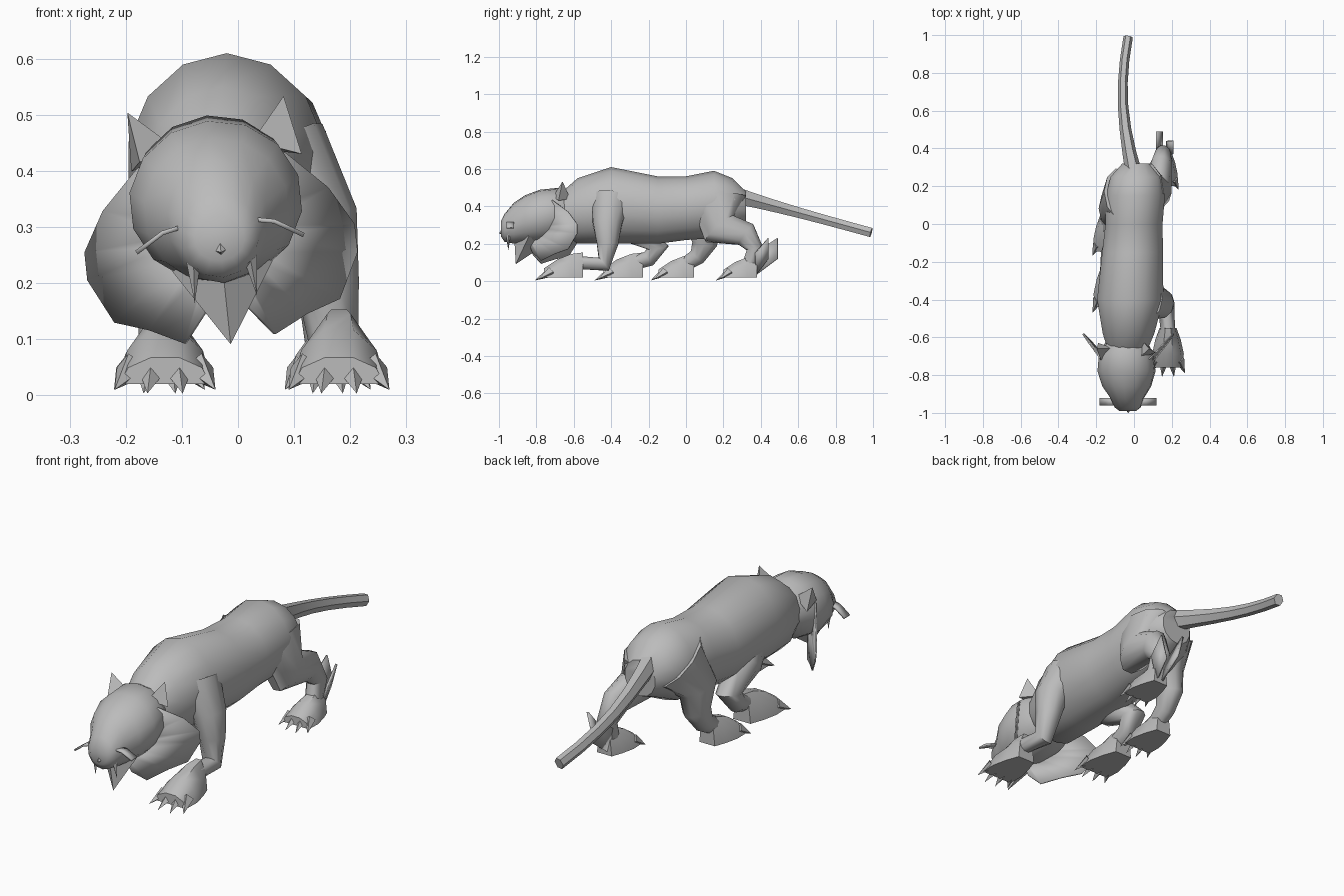
import bpy, bmesh, math
from mathutils import Vector, Matrix

cube = bpy.data.objects.get("Cube")
if cube:
    bpy.data.objects.remove(cube, do_unlink=True)

grey = (0.5, 0.5, 0.5, 1)
fur = bpy.data.materials.new("grey_fur")
fur.use_nodes = True
fur.diffuse_color = grey
fur.node_tree.nodes["Principled BSDF"].inputs["Base Color"].default_value = grey
parts = []

# The head is built around x = 0, then rolled a little and moved to one side
pivot = Vector((0, 0, 0.3))
head_pose = (Matrix.Translation(pivot + Vector((-0.035, 0, 0)))
             @ Matrix.Rotation(math.radians(-6), 4, 'Y')
             @ Matrix.Translation(-pivot))


def make(name, verts, faces, pose=None, thickness=None):
    """Create one mesh part; open plates are given a thickness."""
    bm = bmesh.new()
    corners = [bm.verts.new(v) for v in verts]
    for face in faces:
        bm.faces.new([corners[i] for i in face])
    if pose:
        bm.transform(pose)
    bmesh.ops.recalc_face_normals(bm, faces=bm.faces[:])
    mesh = bpy.data.meshes.new(name)
    bm.to_mesh(mesh)
    bm.free()
    part = bpy.data.objects.new(name, mesh)
    bpy.context.collection.objects.link(part)
    mesh.materials.append(fur)
    if thickness:
        solid = part.modifiers.new("thickness", 'SOLIDIFY')
        solid.thickness = thickness
        solid.offset = 0
    parts.append(part)


def skin(name, rings, pose=None):
    """Join equal rings of points and cap both ends."""
    n = len(rings[0])
    points = [p for ring in rings for p in ring]
    faces = [range(n), range(len(points) - n, len(points))]
    for start in range(0, len(points) - n, n):
        for i in range(n):
            a, b = start + i, start + (i + 1) % n
            faces.append((a, b, b + n, a + n))
    make(name, points, faces, pose)


def trunk(name, sections, drift=0, pose=None, sides=14):
    """Upright oval sections, each given as y, top, bottom, half width."""
    rings = []
    for y, top, bottom, half in sections:
        ring = []
        for k in range(sides):
            a = math.tau * k / sides
            ring.append((drift * y + half * math.sin(a), y,
                         (top + bottom) / 2 + (top - bottom) / 2 * math.cos(a)))
        rings.append(ring)
    skin(name, rings, pose)


def tube(name, centres, widths, depths, sides=10):
    """Oval sections set square to a bending path."""
    rings = []
    for i, (centre, width, depth) in enumerate(zip(centres, widths, depths)):
        before, after = centres[max(i - 1, 0)], centres[min(i + 1, len(centres) - 1)]
        along = ((centre - before).normalized() + (after - centre).normalized()).normalized()
        across = Vector((1, 0, 0))
        across = (across - along * across.dot(along)).normalized()
        up = across.cross(along)
        angles = [math.tau * k / sides for k in range(sides)]
        rings.append([centre + across * width * math.cos(a) + up * depth * math.sin(a) for a in angles])
    skin(name, rings)


def spike(name, base, tip, radius, pose=None, sides=4):
    """Pointed cone with few sides, from a base centre to a tip."""
    base, tip = Vector(base), Vector(tip)
    turn = (tip - base).to_track_quat('Z', 'Y')
    angles = [math.tau * k / sides for k in range(sides)]
    ring = [base + turn @ Vector((math.cos(a), math.sin(a), 0)) * radius for a in angles]
    faces = [range(sides)] + [(i, (i + 1) % sides, sides) for i in range(sides)]
    make(name, ring + [tip], faces, pose)


def paw(name, x, front, size):
    """Flat-soled wedge, low and wide at the toes, with four splayed claws."""
    sole, segments = 0.02, 5
    rings = []
    for t in (0, 0.3, 0.65, 1):
        half = size * (0.045 + 0.04 * math.sin(2 * t))
        height = size * (0.14 - 0.09 * t * t)
        y = front + size * (0.27 - 0.21 * t)
        angles = [math.pi * k / segments for k in range(segments + 1)]
        rings.append([(x + half * math.cos(a), y, sole + height * math.sin(a)) for a in angles])
    skin(name, rings)
    for label, u in (("outer_right", -1), ("inner_right", -0.35), ("inner_left", 0.35), ("outer_left", 1)):
        root = (x + u * size * 0.06, front + size * 0.1, 0.05)
        tip = (x + u * size * 0.09, front + 0.03 * abs(u), 0.01 * abs(u))
        spike(f"{name}_{label}_claw", root, tip, size * 0.028)


# Body and tail
trunk("body", [(-0.66, 0.48, 0.26, 0.11), (-0.58, 0.55, 0.2, 0.14), (-0.4, 0.61, 0.2, 0.18),
               (-0.15, 0.56, 0.2, 0.165), (0, 0.56, 0.22, 0.155), (0.15, 0.59, 0.23, 0.16),
               (0.25, 0.55, 0.28, 0.14), (0.32, 0.48, 0.31, 0.08)], drift=0.05)
steps = [k / 6 for k in range(7)]
tail_radii = [0.025 + 0.02 * (1 - t) ** 3 for t in steps]
tube("tail",
     [Vector((-0.06 * math.sin(2.6 * t), 0.26 + 0.73 * t, 0.46 - 0.2 * t)) for t in steps],
     tail_radii, [r * 1.15 for r in tail_radii], sides=6)

# Legs in mid-stride: paw x, claw y, paw size, muscle depth, then joints as (y, z)
legs = {
    "front_left": (0.18, -0.82, 1, 1.2,
                   [(-0.4, 0.44), (-0.42, 0.31), (-0.42, 0.2), (-0.44, 0.09), (-0.58, 0.1)]),
    "front_right": (-0.13, -0.5, 1, 1.2,
                    [(-0.38, 0.42), (-0.28, 0.27), (-0.15, 0.18), (-0.2, 0.12), (-0.3, 0.09)]),
    "hind_left": (0.16, 0.15, 0.85, 1.7,
                  [(0.17, 0.44), (0.18, 0.28), (0.32, 0.25), (0.37, 0.17), (0.33, 0.07)]),
    "hind_right": (-0.14, -0.2, 0.9, 1.7,
                   [(0.16, 0.44), (0.08, 0.3), (0.1, 0.2), (0.06, 0.13), (-0.02, 0.08)]),
}
for name, (paw_x, claw_y, size, muscle, joints) in legs.items():
    centres, widths, depths = [], [], []
    root_x = math.copysign(0.07, paw_x)
    for i, (y, z) in enumerate(joints):
        t = i / (len(joints) - 1)
        centres.append(Vector((root_x + (paw_x - root_x) * t ** 0.3, y, z)))
        bulk = (1 - t) ** 1.5
        widths.append(0.037 + 0.055 * bulk)
        depths.append(widths[-1] * (1 + (muscle - 1) * bulk))
    tube(f"{name}_leg", centres, widths, depths)
    paw(f"{name}_paw", paw_x, claw_y, size)

# Hair tufts behind the left hock
for label, x, lean, reach in (("inner", 0.15, -0.03, 0.49), ("outer", 0.175, 0.03, 0.44)):
    make(f"hock_tuft_{label}",
         [(x, 0.37, 0.03), (x, reach, 0.12), (x + lean, reach, 0.23), (x + lean, 0.37, 0.15)],
         [range(4)], thickness=0.01)

# Head, nose and chin beard
trunk("head", [(-0.61, 0.46, 0.26, 0.1), (-0.68, 0.5, 0.22, 0.145), (-0.78, 0.49, 0.2, 0.155),
               (-0.86, 0.46, 0.2, 0.13), (-0.92, 0.42, 0.2, 0.09), (-0.97, 0.36, 0.21, 0.07),
               (-0.99, 0.32, 0.24, 0.045)], pose=head_pose)
spike("nose", (0, -0.95, 0.27), (0, -1, 0.255), 0.045, head_pose)
spike("chin_beard", (0, -0.84, 0.23), (0, -0.91, 0.09), 0.09, head_pose)


def ruff_point(x, z, scale):
    """Point on the swept-back fan around the cheek."""
    x, z = x * scale, pivot.z + (z - pivot.z) * scale
    return x, -0.87 + 1.2 * abs(x), z


# Paired parts of the head
ruff_edge = [(0.13, 0.42), (0.2, 0.35), (0.24, 0.28), (0.24, 0.23),
             (0.2, 0.15), (0.14, 0.13), (0.08, 0.1), (0.04, 0.15)]
for label, s in (("left", 1), ("right", -1)):
    n = len(ruff_edge)
    fan = [ruff_point(s * x, z, scale) for scale in (1, 0.35) for x, z in ruff_edge]
    make(f"{label}_ruff", fan, [(i, i + 1, i + 1 + n, i + n) for i in range(n - 1)],
         head_pose, thickness=0.006)
    spike(f"{label}_ear", (s * 0.11, -0.67, 0.43), (s * 0.14, -0.66, 0.52), 0.055, head_pose, sides=3)
    spike(f"{label}_fang", (s * 0.05, -0.95, 0.25), (s * 0.056, -0.95, 0.17), 0.014, head_pose)
    whisker = [(s * x, y, z) for x, z in ((0.05, 0.31), (0.1, 0.3), (0.15, 0.27)) for y in (-0.96, -0.92)]
    make(f"{label}_whiskers", whisker, [(0, 1, 3, 2), (2, 3, 5, 4)], head_pose, thickness=0.008)

# Smooth fur with the sharp creases kept
bpy.ops.object.select_all(action='DESELECT')
for part in parts:
    part.select_set(True)
bpy.context.view_layer.objects.active = parts[0]
bpy.ops.object.shade_smooth_by_angle(angle=math.radians(45))
